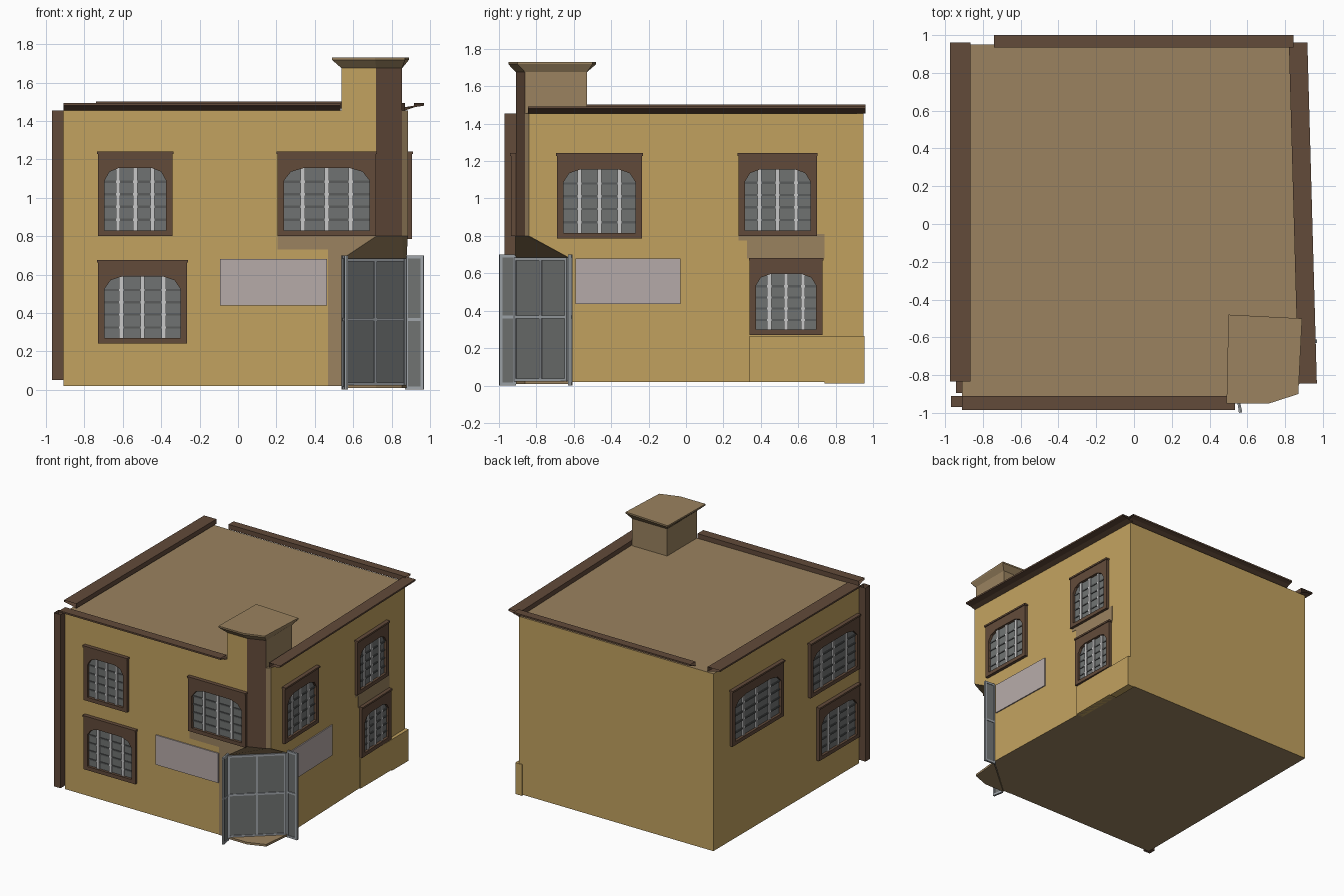
import bpy, bmesh, math
from mathutils import Vector

if "Cube" in bpy.data.objects:
    bpy.data.objects.remove(bpy.data.objects["Cube"])


def mat(name, r, g, b):
    m = bpy.data.materials.new(name)
    m.diffuse_color = (r, g, b, 1)
    m.use_nodes = True
    m.node_tree.nodes["Principled BSDF"].inputs["Base Color"].default_value = m.diffuse_color
    return m


OCHRE = mat("ochre_wall", 0.54, 0.36, 0.115)
TAN = mat("tan_plaster", 0.325, 0.225, 0.115)
BROWN = mat("brown_wood", 0.122, 0.069, 0.042)
GLASS = mat("grey_glass", 0.162, 0.171, 0.168)
LIGHT = mat("light_bars", 0.58, 0.58, 0.58)
DARK = mat("dark_bars", 0.10, 0.105, 0.105)
SIGN = mat("pale_sign", 0.468, 0.405, 0.395)
STEEL = mat("steel_frame", 0.35, 0.376, 0.402)


def make(name, verts, faces, mats, index=None, solid=True):
    me = bpy.data.meshes.new(name)
    me.from_pydata([tuple(v) for v in verts], [], faces)
    for m in mats:
        me.materials.append(m)
    if index:
        for p, i in zip(me.polygons, index):
            p.material_index = i
    if solid:
        bm = bmesh.new()
        bm.from_mesh(me)
        bmesh.ops.recalc_face_normals(bm, faces=bm.faces)
        bm.to_mesh(me)
        bm.free()
    ob = bpy.data.objects.new(name, me)
    bpy.context.collection.objects.link(ob)
    return ob


# wall frames: (along wall, outwards, height) -> world
def front(u, o, z):
    return (u, -0.91 - o, z)


def right(u, o, z):
    return (0.885 - (u + 0.84) * 0.0307 + o, u, z)


def left(u, o, z):
    return (-0.91 - o, u, z)


BOX = [(0, 1, 2, 3), (4, 5, 6, 7), (0, 1, 5, 4), (1, 2, 6, 5), (2, 3, 7, 6), (3, 0, 4, 7)]


def slabs(name, P, boxes, m):
    """Boxes given as (u0, u1, out0, out1, z0, z1) in one object."""
    vs, fs = [], []
    for u0, u1, o0, o1, z0, z1 in boxes:
        n = len(vs)
        vs += [P(u, o, z) for z in (z0, z1) for u, o in ((u0, o0), (u1, o0), (u1, o1), (u0, o1))]
        fs += [tuple(n + i for i in f) for f in BOX]
    return make(name, vs, fs, [m])


def plate(name, P, pts, o0, o1, m):
    """Outline in the wall plane given thickness."""
    n = len(pts)
    vs = [P(u, o, z) for o in (o0, o1) for u, z in pts]
    fs = [tuple(range(n)), tuple(range(n, 2 * n))]
    fs += [(i, (i + 1) % n, n + (i + 1) % n, n + i) for i in range(n)]
    return make(name, vs, fs, [m])


def loft(name, rings, mats, rule):
    """Stack of plan rings [(pts, z)]; rule(level, side) picks the material."""
    n = len(rings[0][0])
    vs = [(x, y, z) for pts, z in rings for x, y in pts]
    fs, idx = [], []
    for l in range(len(rings) - 1):
        for i in range(n):
            j = (i + 1) % n
            fs.append((l * n + i, l * n + j, (l + 1) * n + j, (l + 1) * n + i))
            idx.append(rule(l, i))
    fs += [tuple(range(n)), tuple(range(len(vs) - n, len(vs)))]
    idx += [rule(-1, 0), rule(99, 0)]
    return make(name, vs, fs, mats, idx)


# main body, with the corner cut back for the entrance below a sloping soffit
low = [(-0.91, -0.91), (0.54, -0.91), (0.86, -0.63), (0.878, -0.62), (0.83, 0.95), (-0.91, 0.95)]
up = [(-0.91, -0.91), (0.72, -0.91), (0.855, -0.86), (0.885, -0.84), (0.83, 0.95), (-0.91, 0.95)]


def body_rule(level, side):
    if level in (-1, 99):
        return 1
    if side in (1, 2):
        return (3, 1, 2)[level] if side == 1 else 1
    return 0


loft("building_body", [(low, 0.02), (low, 0.68), (up, 0.80), (up, 1.455)],
     [OCHRE, TAN, BROWN, GLASS], body_rule)

# corner tower and its flared cap
tower = [(0.54, -0.91), (0.72, -0.91), (0.855, -0.86), (0.855, -0.53), (0.54, -0.53)]
cap = [(0.49, -0.95), (0.715, -0.95), (0.87, -0.90), (0.89, -0.50), (0.50, -0.48)]
loft("corner_tower", [(tower, 1.45), (tower, 1.68)], [OCHRE, BROWN, TAN],
     lambda l, s: 2 if l else min(s, 2))
loft("tower_cap", [(tower, 1.675), (cap, 1.718), (cap, 1.73)], [TAN], lambda l, s: 0)

# entrance floor
step = [(0.54, -0.91), (0.72, -0.91), (0.855, -0.86), (0.878, -0.62)]
loft("entrance_floor", [(step, 0.008), (step, 0.025)], [TAN], lambda l, s: 0)


# roof edge mouldings: open-ended extruded profiles
def trim(name, a, b, out, w, dz=0.0):
    prof = [(0, 1.455), (w * 0.5, 1.472), (w, 1.48), (w, 1.493), (0, 1.493)]
    n = len(prof)
    vs = [(p[0] + out[0] * o, p[1] + out[1] * o, z + dz) for p in (a, b) for o, z in prof]
    fs = [(i, (i + 1) % n, n + (i + 1) % n, n + i) for i in range(n)]
    make(name, vs, fs, [BROWN])


trim("front_trim", (-0.91, -0.91), (0.535, -0.91), (0, -1), 0.075)
trim("right_trim", (0.87, -0.845), (0.82, 0.96), (1, 0), 0.098)
trim("left_trim", (-0.865, -0.835), (-0.865, 0.96), (-1, 0), 0.11, 0.01)
trim("back_trim", (-0.74, 0.935), (0.845, 0.935), (0, 1), 0.065, 0.01)

# left corner post, open at the top
post = [(-0.97, -0.97), (-0.91, -0.97), (-0.91, -0.91), (-0.97, -0.91)]
make("corner_post", [(x, y, z) for z in (0.05, 1.455) for x, y in post],
     [BOX[0]] + BOX[2:], [BROWN])


def window(name, P, u0, u1, z0, z1):
    # arched opening inside a rectangular frame
    a, b, c, d = u0 + 0.035, u1 - 0.035, z0 + 0.03, z1 - 0.085
    w, h = b - a, d - c
    zs = c + h * 0.8
    inner = [(a, c), (b, c), (b, zs), (b - 0.08 * w, d - 0.06 * h), (b - 0.23 * w, d),
             (a + 0.23 * w, d), (a + 0.08 * w, d - 0.06 * h), (a, zs)]
    outer = [(u0, z0), (u1, z0), (u1, zs), (u1, z1), (b - 0.23 * w, z1),
             (a + 0.23 * w, z1), (u0, z1), (u0, zs)]
    n = len(inner)
    loops = [(outer, -0.005), (outer, 0.025), (inner, 0.025), (inner, -0.005)]
    vs = [P(u, o, z) for pts, o in loops for u, z in pts]
    fs = [(k * n + i, k * n + (i + 1) % n, (k + 1) % 4 * n + (i + 1) % n, (k + 1) % 4 * n + i)
          for k in range(4) for i in range(n)]
    make(name + "_frame", vs, fs, [BROWN])
    slabs(name + "_header", P, [(u0 - 0.004, u1 + 0.004, 0, 0.032, z1 - 0.012, z1 + 0.002)], BROWN)
    plate(name + "_glass", P, inner, -0.002, 0.004, GLASS)
    slabs(name + "_upright_bars", P, [(a + w * t - 0.011, a + w * t + 0.011, 0.003, 0.014, c, d)
                                      for t in (0.22, 0.5, 0.78)], LIGHT)
    slabs(name + "_cross_bars", P, [(a, b, 0.003, 0.010, c + h * t - 0.006, c + h * t + 0.006)
                                    for t in (0.17, 0.38, 0.58, 0.78)], DARK)


for nm, P, spans in (
    ("front", front, [(-0.73, -0.34, 0.80, 1.24), (-0.73, -0.265, 0.24, 0.675), (0.205, 0.72, 0.80, 1.24)]),
    ("right", right, [(-0.69, -0.235, 0.785, 1.24), (0.28, 0.70, 0.80, 1.24), (0.34, 0.73, 0.27, 0.68)]),
    ("left", left, [(0.08, 0.74, 0.79, 1.24), (-0.89, -0.26, 0.80, 1.24), (-0.89, -0.37, 0.25, 0.68)]),
):
    for k, s in enumerate(spans):
        window(f"{nm}_window_{k + 1}", P, *s)

# sign boards
slabs("front_sign", front, [(-0.095, 0.465, 0, 0.009, 0.44, 0.68)], SIGN)
slabs("right_sign", right, [(-0.59, -0.03, 0, 0.009, 0.435, 0.68)], SIGN)

# plaster patches and the low plinth near the back of the right wall
plate("front_plaster", front, [(0.205, 0.80), (0.72, 0.80), (0.54, 0.68), (0.54, 0.02), (0.47, 0.02),
                               (0.47, 0.73), (0.205, 0.73)], -0.002, 0.003, TAN)
plate("right_plaster", right, [(0.28, 0.81), (0.74, 0.81), (0.74, 0.68), (0.325, 0.68), (0.325, 0.775),
                               (0.28, 0.775)], -0.002, 0.003, TAN)
plate("right_plinth", lambda u, o, z: (0.80 + o, u, z),
      [(0.34, 0.02), (0.74, 0.02), (0.74, 0.012), (0.955, 0.012), (0.955, 0.265), (0.34, 0.265)],
      0, 0.06, OCHRE)


# entrance doors: fixed diagonal glazing and two leaves standing open
def door(name, a, b, z0, z1, uprights):
    a, b = Vector(a), Vector(b)
    d = (b - a).normalized()
    nrm = Vector((d.y, -d.x))
    L = (b - a).length

    def P(u, o, z):
        p = a + d * u + nrm * o
        return (p.x, p.y, z)

    slabs(name + "_glass", P, [(0, L, -0.003, 0.003, z0, z1)], GLASS)
    t = 0.008
    bars = [(u - t, u + t, -0.008, 0.01, z0, z1)
            for u in [t + (L - 2 * t) * k / (uprights - 1) for k in range(uprights)]]
    bars += [(0, L, -0.007, 0.009, z, z + 0.016) for z in (z0, 0.357, z1 - 0.016)]
    slabs(name + "_bars", P, bars, STEEL)


door("entrance_glazing", (0.55, -0.915), (0.872, -0.632), 0.022, 0.685, 3)
door("left_door_leaf", (0.55, -0.91), (0.565, -0.998), 0.0, 0.70, 2)
door("right_door_leaf", (0.87, -0.615), (0.968, -0.62), 0.0, 0.70, 2)
